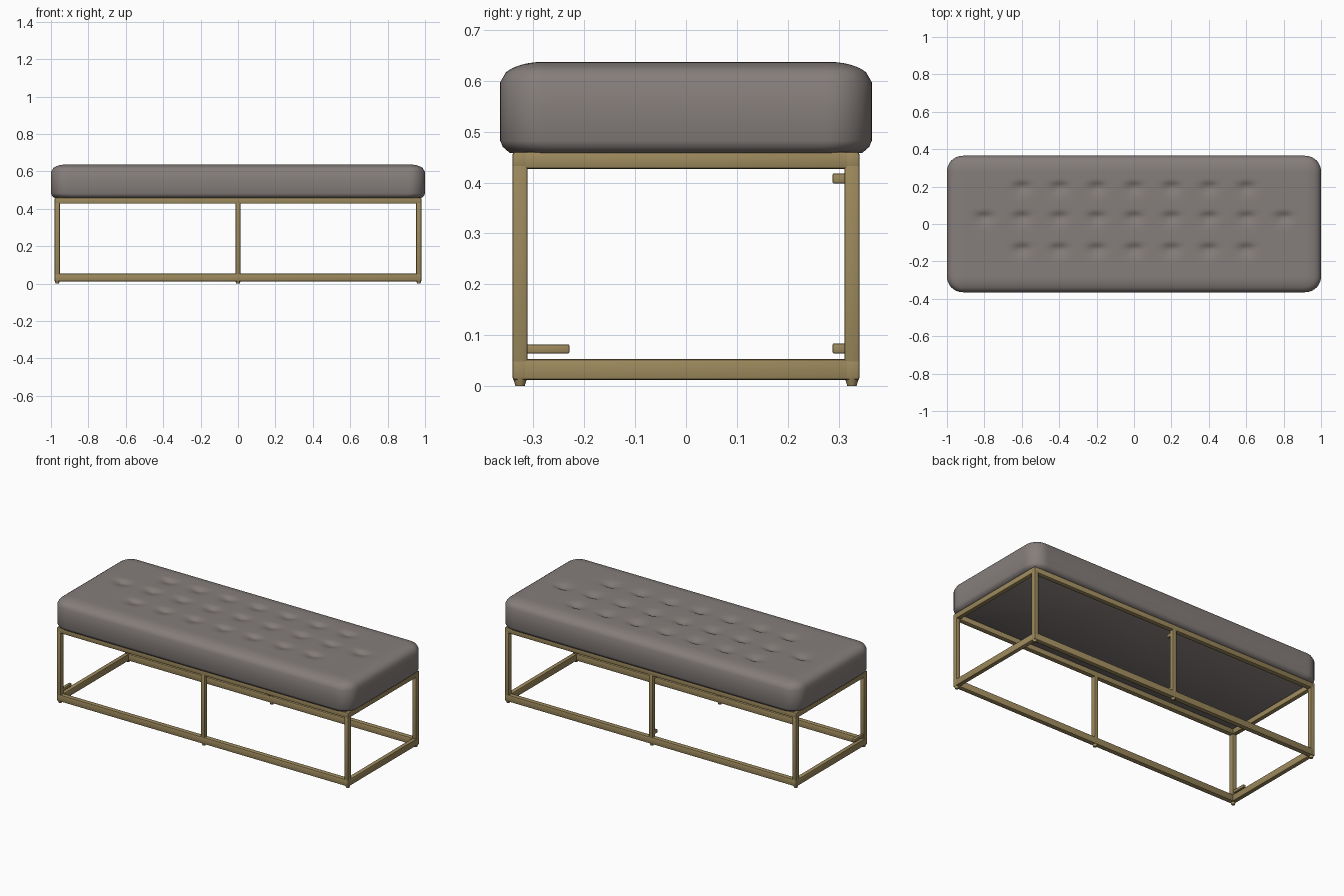
import bpy
import bmesh
import math

if "Cube" in bpy.data.objects:
    bpy.data.objects.remove(bpy.data.objects["Cube"], do_unlink=True)


def make_material(name, rgb, roughness):
    mat = bpy.data.materials.new(name)
    mat.use_nodes = True
    color = (*rgb, 1.0)
    mat.diffuse_color = color
    bsdf = mat.node_tree.nodes["Principled BSDF"]
    bsdf.inputs["Base Color"].default_value = color
    bsdf.inputs["Roughness"].default_value = roughness
    return mat


fabric = make_material("warm grey upholstery", (0.235, 0.208, 0.198), 0.8)
brass = make_material("brushed brass", (0.34, 0.255, 0.11), 0.5)


def finish(bm, name, mat, angle=40):
    bmesh.ops.recalc_face_normals(bm, faces=bm.faces)
    mesh = bpy.data.meshes.new(name)
    bm.to_mesh(mesh)
    bm.free()
    obj = bpy.data.objects.new(name, mesh)
    bpy.context.collection.objects.link(obj)
    mesh.materials.append(mat)
    bpy.ops.object.select_all(action="DESELECT")
    obj.select_set(True)
    bpy.context.view_layer.objects.active = obj
    bpy.ops.object.shade_smooth_by_angle(angle=math.radians(angle))
    return obj


def bar(name, x, y, z, bevel=0.005):
    """Rounded box from (low, high) ranges on each axis."""
    bm = bmesh.new()
    bmesh.ops.create_cube(bm, size=1)
    for v in bm.verts:
        v.co = [(lo + hi) / 2 + c * (hi - lo)
                for c, (lo, hi) in zip(v.co, (x, y, z))]
    bmesh.ops.bevel(bm, geom=bm.edges[:], offset=bevel, segments=2,
                    profile=0.5, affect="EDGES")
    return finish(bm, name, brass)


# Cushion: rounded slab with a tufted top
HALF_X, HALF_Y, TOP, ROLL, DROP = 1.0, 0.365, 0.637, 0.085, 0.04
tufts = [(i * 0.2, y) for y, n in ((0.2, 3), (0.04, 4), (-0.13, 3))
         for i in range(-n, n + 1)]


def tuft_depth(x, y):
    depth = 0
    for tx, ty in tufts:
        dx, dy = x - tx, y - ty
        # the back of each dimple is steep, the front trails off
        spread = 0.02 if dy > 0 else 0.04
        depth += 0.015 * math.exp(-(dx / 0.045) ** 2 - (dy / spread) ** 2)
    return depth


def cushion():
    bm = bmesh.new()
    bmesh.ops.create_grid(bm, x_segments=160, y_segments=64, size=1)
    for v in bm.verts:
        x, y = v.co.x * HALF_X, v.co.y * HALF_Y
        a = max(abs(x) - (HALF_X - ROLL), 0)
        b = max(abs(y) - (HALF_Y - ROLL), 0)
        reach = max(a, b)
        if a > 0 and b > 0:
            k = reach / math.hypot(a, b)
            x = math.copysign(HALF_X - ROLL + a * k, x)
            y = math.copysign(HALF_Y - ROLL + b * k, y)
        t = min(reach / ROLL, 1)
        z = TOP - DROP * (1 - math.sqrt(1 - t * t))
        v.co = (x, y, z - tuft_depth(x, y) * (1 - t))

    # side walls, tucked in at the bottom
    rim = [e for e in bm.edges if e.is_boundary]
    for inset, z in ((0, 0.54), (0, 0.482), (0.005, 0.47), (0.014, 0.458)):
        out = bmesh.ops.extrude_edge_only(bm, edges=rim)["geom"]
        rim = [g for g in out if isinstance(g, bmesh.types.BMEdge)]
        for v in (g for g in out if isinstance(g, bmesh.types.BMVert)):
            v.co.x *= 1 - inset / HALF_X
            v.co.y *= 1 - inset / HALF_Y
            v.co.z = z
    bmesh.ops.edgeloop_fill(bm, edges=rim)
    finish(bm, "cushion", fabric, 50)


cushion()

# Frame: long rails, posts and feet on the front and back
OUT_X, IN_X, OUT_Y, IN_Y = 0.98, 0.953, 0.341, 0.311
BASE, RAIL_TOP, RAIL_LOW, SEAT = 0.012, 0.053, 0.427, 0.46


def span(side, inner, outer):
    return tuple(sorted((side * inner, side * outer)))


for label, s in (("front", -1), ("back", 1)):
    ys = span(s, IN_Y, OUT_Y)
    bar(label + "_bottom_rail", (-OUT_X, OUT_X), ys, (BASE, RAIL_TOP))
    bar(label + "_top_rail", (-OUT_X, OUT_X), ys, (RAIL_LOW, SEAT))
    posts = (("right", (-OUT_X, -IN_X)), ("middle", (-0.013, 0.013)),
             ("left", (IN_X, OUT_X)))
    for place, xs in posts:
        bar(f"{label}_{place}_post", xs, ys, (BASE + 0.005, SEAT - 0.005))
        # small tapered foot under each post
        cx, cy = sum(xs) / 2, sum(ys) / 2
        bm = bmesh.new()
        bmesh.ops.create_cone(bm, cap_ends=True, segments=16, radius1=0.009,
                              radius2=0.014, depth=0.016)
        bmesh.ops.translate(bm, verts=bm.verts, vec=(cx, cy, 0.008))
        finish(bm, f"{label}_{place}_foot", brass)

# Short end rails
for label, s in (("right", -1), ("left", 1)):
    xs = span(s, IN_X, OUT_X)
    bar(label + "_bottom_rail", xs, (-OUT_Y, OUT_Y), (BASE, RAIL_TOP))
    bar(label + "_top_rail", xs, (-OUT_Y, OUT_Y), (RAIL_LOW, SEAT))

# Small brackets on the inside of the frame
bar("corner_bracket", (-0.975, -0.957), (-0.315, -0.229), (0.064, 0.082), 0.003)
for label, z in (("lower", 0.064), ("upper", 0.398)):
    bar(label + "_middle_tab", (-0.011, 0.011), (0.288, 0.315),
        (z, z + 0.02), 0.003)
